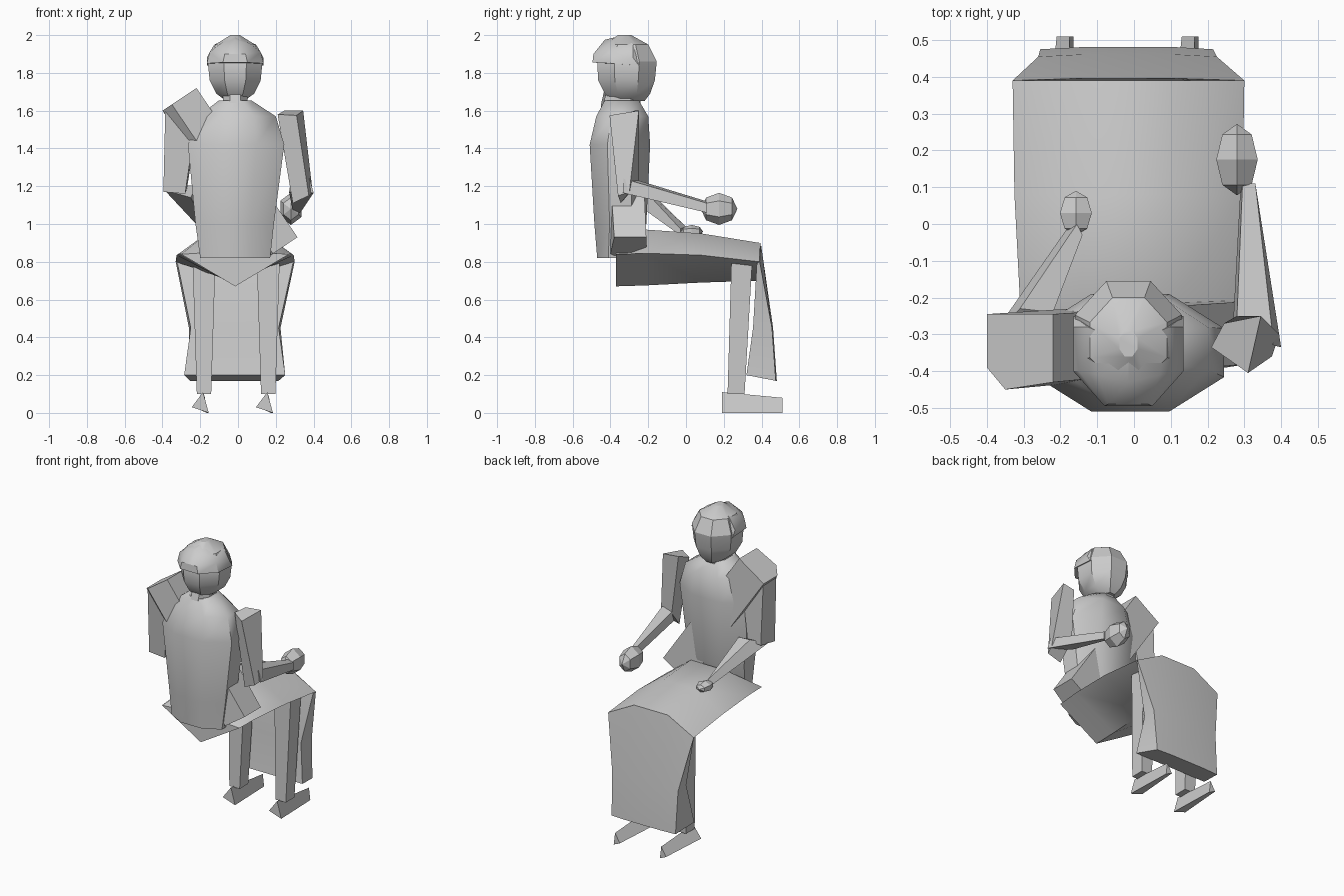
import bpy, bmesh
from math import sin, cos, pi, radians
from mathutils import Vector

if "Cube" in bpy.data.objects:
    bpy.data.objects.remove(bpy.data.objects["Cube"])


def finish(bm, name, smooth=30):
    bmesh.ops.recalc_face_normals(bm, faces=bm.faces)
    me = bpy.data.meshes.new(name)
    bm.to_mesh(me)
    bm.free()
    ob = bpy.data.objects.new(name, me)
    bpy.context.collection.objects.link(ob)
    if smooth:
        bpy.ops.object.select_all(action='DESELECT')
        ob.select_set(True)
        bpy.context.view_layer.objects.active = ob
        bpy.ops.object.shade_smooth_by_angle(angle=radians(smooth))
    return ob


def loft(name, rings, smooth=30):
    """Skin equal-length point rings and cap both ends."""
    bm = bmesh.new()
    vs = [[bm.verts.new(p) for p in r] for r in rings]
    n = len(rings[0])
    for a, b in zip(vs, vs[1:]):
        for i in range(n):
            j = (i + 1) % n
            bm.faces.new((a[i], a[j], b[j], b[i]))
    bm.faces.new(vs[0])
    bm.faces.new(vs[-1])
    return finish(bm, name, smooth)


def hull(name, pts, smooth=0):
    bm = bmesh.new()
    for p in pts:
        bm.verts.new(p)
    bmesh.ops.convex_hull(bm, input=bm.verts)
    bmesh.ops.dissolve_limit(bm, angle_limit=radians(2), verts=bm.verts, edges=bm.edges)
    return finish(bm, name, smooth)


def ring(z, x0, x1, y0, y1, n=8):
    """Polygon with flat sides that fills the given extents."""
    k = cos(pi / n)
    return [((x0 + x1) / 2 + (x1 - x0) / 2 / k * cos(2 * pi * (i + .5) / n),
             (y0 + y1) / 2 + (y1 - y0) / 2 / k * sin(2 * pi * (i + .5) / n), z)
            for i in range(n)]


def hand(name, centre, size):
    bm = bmesh.new()
    bmesh.ops.create_uvsphere(bm, u_segments=6, v_segments=4, radius=1)
    for v in bm.verts:
        x, y, z = v.co
        v.co = Vector(centre) + Vector((x * size[0], z * size[1], y * size[2]))
    return finish(bm, name, 0)


# Torso, neck and head
loft("torso", [ring(.82, -.2, .17, -.47, -.27), ring(1.0, -.225, .19, -.485, -.21),
               ring(1.42, -.265, .245, -.51, -.19), ring(1.57, -.21, .2, -.475, -.2),
               ring(1.655, -.1, .07, -.43, -.25)], 45)
loft("neck", [ring(1.6, -.08, .05, -.45, -.24), ring(1.70, -.08, .05, -.42, -.24)])
loft("head", [ring(1.65, -.06, .03, -.39, -.22), ring(1.69, -.115, .085, -.43, -.19),
              ring(1.76, -.15, .12, -.465, -.165), ring(1.86, -.16, .13, -.47, -.155),
              ring(1.95, -.12, .09, -.43, -.2), ring(2.0, -.04, .01, -.36, -.29)], 30)

# Cap over the -y half of the head, mirrored about its middle
cx = -.015
hull("cap", [(cx + s * x, y, z) for s in (-1, 1) for x, y, z in (
    (.15, -.25, 1.84), (.15, -.40, 1.85), (.065, -.495, 1.855), (.15, -.28, 1.88),
    (.055, -.49, 1.90), (.135, -.40, 1.91), (.11, -.28, 1.95), (.085, -.41, 1.95),
    (0, -.43, 1.975), (0, -.33, 2.0))], 30)

# Sash block running from one shoulder to the opposite hip
hull("sash", [(x + dx, y, z + dz)
              for x, z, ya, yb in ((-.31, 1.66, -.45, -.245), (.225, .87, -.40, -.21))
              for dx, dz, ys in ((-.09, -.06, (ya + .06, yb)), (.09, .06, (ya + .02, yb)),
                                 (-.04, -.027, (ya, yb)))
              for y in ys])

# Skirt: lap over the thighs with a keel underneath
lap = [(-.37, -.30, .27, .84, .85, .67), (-.21, -.31, .28, .845, .97, .675),
       (.08, -.325, .295, .835, .95, .69), (.39, -.33, .30, .80, .90, .70)]
loft("skirt_lap", [[(a, y, zs), (-.14, y, zt), (.11, y, zt), (b, y, zs), (cx, y, zk)]
                   for y, a, b, zs, zt, zk in lap], 45)

# Skirt: part hanging in front of the shins
drape = [(-.32, .29, .375, .79, -.33, .30, .39, .80, .90),
         (-.25, .215, .355, .45, -.26, .225, .455, .45, .45),
         (-.285, .25, .32, .20, -.255, .215, .475, .17, .17)]
loft("skirt_drape", [[(a, yb, zb), (c, yf, zf), (-.14, yf + .006, zm),
                      (.11, yf + .006, zm), (d, yf, zf), (b, yb, zb)]
                     for a, b, yb, zb, c, d, yf, zf, zm in drape], 35)

# Legs and wedge-shaped feet
for side, lx in (("left", -.18), ("right", .16)):
    loft(side + "_leg", [
        [(lx + sx * w, y0 if sy < 0 else y1, z)
         for sx, sy in ((-1, -1), (1, -1), (1, 1), (-1, 1))]
        for z, w, y0, y1 in ((.10, .038, .22, .31), (.79, .06, .24, .35))], 0)
    loft(side + "_foot", [[(lx - .065, .19, .03), (lx - .005, .19, .11), (lx + .025, .19, 0)],
                          [(lx - .03, .51, .02), (lx + .005, .51, .08), (lx + .015, .51, 0)]], 0)

# Right arm (+x)
loft("right_upper_arm", [
    [(.21, -.335, 1.58), (.31, -.405, 1.575), (.345, -.25, 1.60), (.245, -.27, 1.60)],
    [(.29, -.345, 1.11), (.375, -.36, 1.15), (.395, -.30, 1.17), (.28, -.25, 1.22)]], 0)
loft("right_forearm", [
    [(.27, -.26, 1.17), (.40, -.335, 1.165), (.38, -.33, 1.24), (.28, -.25, 1.23)],
    [(.29, .11, 1.07), (.33, .11, 1.06), (.33, .11, 1.11), (.295, .11, 1.12)]], 0)
hand("right_hand", (.28, .175, 1.08), (.065, .097, .085))

# Left arm (-x)
loft("left_upper_arm", [
    [(-.385, -.40, 1.60), (-.23, -.42, 1.50), (-.22, -.28, 1.50), (-.38, -.27, 1.60)],
    [(-.395, -.37, 1.17), (-.28, -.37, 1.16), (-.27, -.26, 1.19), (-.375, -.25, 1.18)]], 0)
loft("left_forearm", [
    [(-.39, -.31, 1.18), (-.25, -.31, 1.14), (-.22, -.24, 1.20), (-.31, -.23, 1.21)],
    [(-.18, -.01, .955), (-.15, -.03, .94), (-.14, -.03, .975), (-.155, 0, .985)]], 0)
hand("left_hand", (-.158, .03, .96), (.05, .06, .035))
